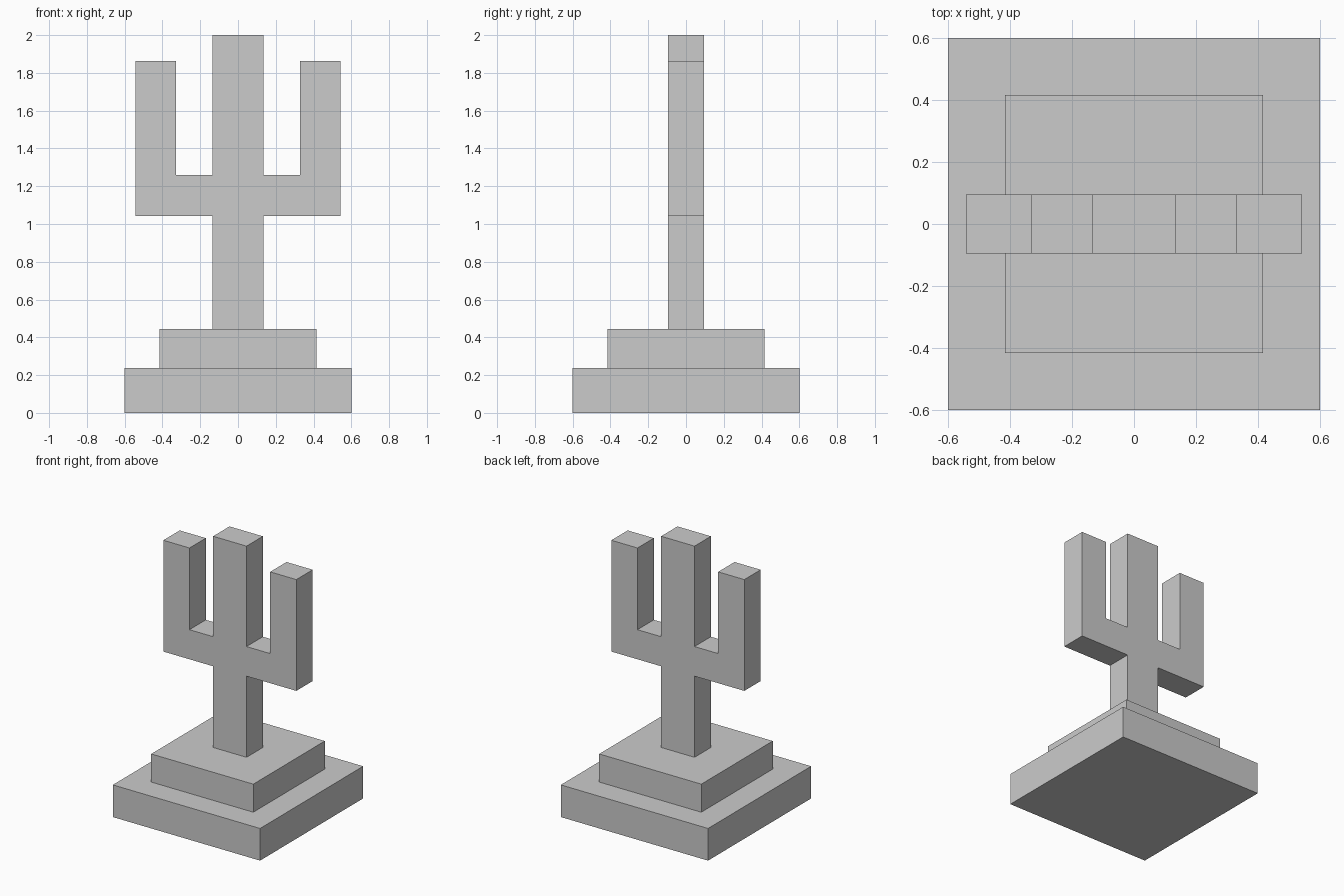
import bpy

if "Cube" in bpy.data.objects:
    bpy.data.objects.remove(bpy.data.objects["Cube"])


def prism(name, outline, half_depth):
    """Extrude an (x, z) outline symmetrically along y."""
    n = len(outline)
    verts = [(x, y, z) for y in (-half_depth, half_depth) for x, z in outline]
    faces = [tuple(range(n)), tuple(range(2 * n - 1, n - 1, -1))]
    faces += [(i, i + n, (i + 1) % n + n, (i + 1) % n) for i in range(n)]
    mesh = bpy.data.meshes.new(name)
    mesh.from_pydata(verts, [], faces)
    obj = bpy.data.objects.new(name, mesh)
    bpy.context.collection.objects.link(obj)
    return obj


def slab(name, half, z0, z1):
    """Square plinth step."""
    return prism(name, [(-half, z0), (half, z0), (half, z1), (-half, z1)], half)


# Stepped plinth
BASE_TOP, STEP_TOP = 0.237, 0.444
slab("lower_plinth", 0.60, 0.0, BASE_TOP)
slab("upper_plinth", 0.416, BASE_TOP, STEP_TOP)

# Three-pronged upright: right half of the outline, mirrored to the left
TRUNK, ARM_IN, ARM_OUT = 0.136, 0.329, 0.542
right = [(TRUNK, STEP_TOP), (TRUNK, 1.042), (ARM_OUT, 1.042), (ARM_OUT, 1.862),
         (ARM_IN, 1.862), (ARM_IN, 1.26), (TRUNK, 1.26), (TRUNK, 2.0)]
left = [(-x, z) for x, z in reversed(right)]
prism("three_pronged_upright", right + left, 0.095)
